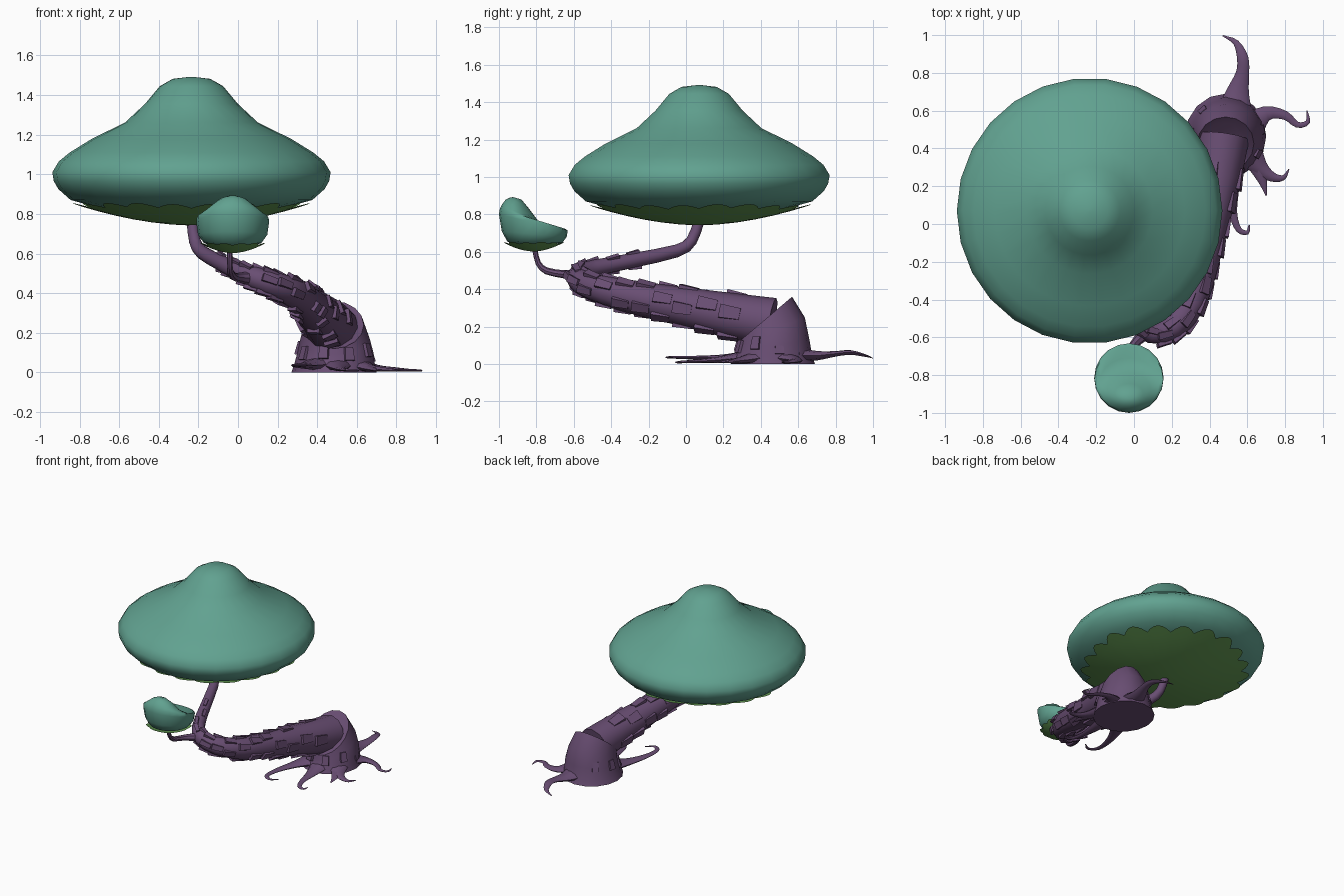
import bpy, math, random
from mathutils import Vector, Matrix

random.seed(4)


def material(name, rgb):
    m = bpy.data.materials.new(name)
    m.diffuse_color = (*rgb, 1)
    return m


TEAL = material("teal_cap", (0.12, 0.36, 0.28))
GREEN = material("green_gills", (0.13, 0.33, 0.09))
PURPLE = material("purple_bark", (0.14, 0.075, 0.17))


def make(name, verts, faces, mat, angle=40):
    me = bpy.data.meshes.new(name)
    me.from_pydata(verts, [], faces)
    me.materials.append(mat)
    ob = bpy.data.objects.new(name, me)
    bpy.context.collection.objects.link(ob)
    bpy.ops.object.select_all(action='DESELECT')
    ob.select_set(True)
    bpy.context.view_layer.objects.active = ob
    bpy.ops.object.mode_set(mode='EDIT')
    bpy.ops.mesh.select_all(action='SELECT')
    bpy.ops.mesh.normals_make_consistent(inside=False)
    bpy.ops.object.mode_set(mode='OBJECT')
    bpy.ops.object.shade_smooth_by_angle(angle=math.radians(angle))
    return ob


def loft(name, rings, mat, angle=40, ends=(True, True)):
    n = len(rings[0])
    verts = [v for r in rings for v in r]
    faces = [(k * n + i, k * n + (i + 1) % n, (k + 1) * n + (i + 1) % n, (k + 1) * n + i)
             for k in range(len(rings) - 1) for i in range(n)]
    if ends[0]:
        faces.append(tuple(range(n)))
    if ends[1]:
        faces.append(tuple(range(len(verts) - n, len(verts))))
    return make(name, verts, faces, mat, angle)


def ring(c, u, v, n):
    c, u, v = Vector(c), Vector(u), Vector(v)
    return [c + u * math.cos(2 * math.pi * i / n) + v * math.sin(2 * math.pi * i / n)
            for i in range(n)]


def smooth_path(pts, steps):
    # Catmull-Rom through (x, y, z, radius) points
    p = [Vector(q) for q in pts]
    p = [2 * p[0] - p[1]] + p + [2 * p[-1] - p[-2]]
    out = []
    for i in range(1, len(p) - 2):
        a, b, c, d = p[i - 1:i + 3]
        for s in range(steps):
            t = s / steps
            out.append(0.5 * (2 * b + (c - a) * t + (2 * a - 5 * b + 4 * c - d) * t * t
                              + (3 * b - a - 3 * c + d) * t ** 3))
    return out + [p[-2]]


def tube(name, pts, mat, n=10, steps=2, flat=1.0):
    path = smooth_path(pts, steps)
    pos = [q.to_3d() for q in path]
    v = Vector((0, 0, 1))
    rings, frames = [], []
    for i, q in enumerate(path):
        t = (pos[min(i + 1, len(pos) - 1)] - pos[max(i - 1, 0)]).normalized()
        v = (v - t * v.dot(t)).normalized()
        u = t.cross(v)
        r = max(q[3], 0.002)
        rings.append(ring(pos[i], u * r, v * r * flat, n))
        frames.append((pos[i], t, u, v, r))
    loft(name, rings, mat)
    return frames


# Large cap: bell profile spun around its axis
CX, CY = -0.235, 0.07
profile = [(0.01, 1.492), (0.095, 1.482), (0.16, 1.445), (0.235, 1.355), (0.335, 1.262),
           (0.505, 1.178), (0.615, 1.11), (0.67, 1.065), (0.703, 1.01), (0.695, 0.965),
           (0.672, 0.925), (0.61, 0.87), (0.5, 0.84), (0.3, 0.79), (0.02, 0.765)]
loft("large_cap", [ring((CX, CY, z), (r, 0, 0), (0, r, 0), 26) for r, z in profile], TEAL, 60)

# Small bean-shaped cap: tilted rings given as (y0, z0, y1, z1, half width)
bean = [(-0.90, 0.635, -0.72, 0.635, 0.09), (-0.955, 0.655, -0.66, 0.65, 0.145),
        (-0.985, 0.71, -0.638, 0.68, 0.175), (-1.0, 0.80, -0.632, 0.715, 0.184),
        (-0.995, 0.83, -0.65, 0.725, 0.182), (-0.985, 0.852, -0.71, 0.718, 0.16),
        (-0.965, 0.878, -0.785, 0.758, 0.115), (-0.945, 0.889, -0.845, 0.838, 0.075),
        (-0.925, 0.893, -0.88, 0.88, 0.03)]
loft("small_cap", [ring((-0.027, (a + c) / 2, (b + d) / 2), (w, 0, 0),
                        (0, (c - a) / 2, (d - b) / 2), 20) for a, b, c, d, w in bean], TEAL, 60)


# Gills: shallow scalloped bowls under each cap
def gills(name, cx, cy, z0, height, radius, lobes):
    n, levels = lobes * 6, 6
    rings = []
    for k in range(levels + 1):
        f = max(k / levels, 0.04)
        row = []
        for i in range(n):
            scallop = abs(math.sin(math.pi * i / 6))
            wave = 0.02 * math.sin(5 * math.pi * i / n * 2)
            s = f * (1 + (0.1 * scallop - 0.1 + wave) * f ** 3)
            a = 2 * math.pi * i / n
            row.append(Vector((cx + radius * s * math.cos(a), cy + radius * s * math.sin(a),
                               z0 + height * s ** 1.8)))
        rings.append(row)
    loft(name, rings, GREEN, 60, (True, False))


gills("large_gills", CX, CY, 0.742, 0.11, 0.6, 20)
gills("small_gills", -0.027, -0.815, 0.602, 0.05, 0.165, 12)

# Trunk: thick log leaning forward, turning back as the thin stalk of the large cap
trunk = [(0.475, 0.46, 0.22, 0.135), (0.445, 0.25, 0.257, 0.122), (0.395, 0.0, 0.305, 0.105),
         (0.352, -0.22, 0.345, 0.093), (0.30, -0.42, 0.39, 0.08), (0.2, -0.55, 0.435, 0.068),
         (0.09, -0.575, 0.475, 0.057), (0.0, -0.49, 0.512, 0.046), (-0.09, -0.28, 0.555, 0.04),
         (-0.18, -0.05, 0.605, 0.035), (-0.217, 0.03, 0.66, 0.03), (-0.232, 0.07, 0.765, 0.028)]
frames = tube("trunk_and_stalk", trunk, PURPLE, 12, 2)

# Side stalk carrying the small cap
tube("small_stalk", [(0.06, -0.58, 0.475, 0.035), (-0.01, -0.65, 0.48, 0.022),
                     (-0.035, -0.745, 0.498, 0.019), (-0.042, -0.79, 0.54, 0.015),
                     (-0.04, -0.81, 0.62, 0.014)], PURPLE, 8, 2)

# Stump: flared foot ending in an opening tilted toward the log
stump = [((0.485, 0.465, 0.0), (0.215, 0, 0), (0, 0.225, 0)),
         ((0.487, 0.465, 0.04), (0.203, 0, 0), (0, 0.21, 0)),
         ((0.492, 0.465, 0.10), (0.192, 0, 0), (0, 0.195, 0.03)),
         ((0.49, 0.455, 0.17), (0.175, 0, 0), (0, 0.18, 0.08)),
         ((0.485, 0.425, 0.24), (0.15, 0, 0), (0, 0.142, 0.12)),
         ((0.482, 0.41, 0.22), (0.135, 0, 0), (0, 0.125, 0.105))]
loft("stump", [ring(c, u, v, 16) for c, u, v in stump], PURPLE)

# Roots: tapering flat tendrils with curled tips
roots = [
    [(0.53, 0.58, 0.05, 0.1), (0.55, 0.70, 0.045, 0.06), (0.575, 0.80, 0.055, 0.035),
     (0.575, 0.88, 0.062, 0.03), (0.54, 0.96, 0.045, 0.016), (0.47, 0.997, 0.032, 0.003)],
    [(0.60, 0.50, 0.04, 0.09), (0.70, 0.585, 0.022, 0.04), (0.80, 0.575, 0.015, 0.024),
     (0.865, 0.525, 0.011, 0.016), (0.92, 0.54, 0.009, 0.012), (0.915, 0.60, 0.007, 0.003)],
    [(0.59, 0.40, 0.04, 0.09), (0.665, 0.30, 0.022, 0.045), (0.73, 0.25, 0.015, 0.026),
     (0.79, 0.245, 0.01, 0.014), (0.82, 0.29, 0.007, 0.003)],
    [(0.64, 0.33, 0.025, 0.05), (0.68, 0.23, 0.015, 0.024), (0.70, 0.15, 0.008, 0.003)],
    [(0.50, 0.33, 0.04, 0.08), (0.515, 0.17, 0.022, 0.04), (0.525, 0.05, 0.015, 0.022),
     (0.555, -0.03, 0.011, 0.016), (0.60, -0.045, 0.009, 0.011), (0.61, -0.005, 0.008, 0.003)],
    [(0.42, 0.36, 0.045, 0.09), (0.35, 0.22, 0.035, 0.045), (0.30, 0.07, 0.034, 0.026),
     (0.29, -0.05, 0.036, 0.018), (0.34, -0.098, 0.036, 0.013), (0.40, -0.06, 0.034, 0.003)],
]
for k, r in enumerate(roots):
    tube(f"root_{k + 1}", r, PURPLE, 8, 3, 0.42)

# Bark plates: thin slabs lifted off the log, plus a few on the stump
verts, faces = [], []


def plate(p, t, side, out, length, width, thick):
    b = len(verts)
    for h in (-0.008, thick):
        for x, y in ((-1, -0.8), (-1, 0.9), (1, 1), (1, -1)):
            lift = h + (0.006 if x > 0 and h > 0 else 0)
            verts.append(p + t * x * length / 2 + side * y * width / 2 + out * lift)
    faces.extend(tuple(b + i for i in f) for f in
                 ((0, 1, 2, 3), (4, 5, 6, 7), (0, 1, 5, 4), (1, 2, 6, 5), (2, 3, 7, 6), (3, 0, 4, 7)))


for i in range(2, 17):
    p, t, u, v, r = frames[i]
    start = random.uniform(0, 6.28)
    for j in range(4 if i < 12 else 2):
        a = start + j * 6.28 / (4 if i < 12 else 2) + random.uniform(-0.3, 0.3)
        out = u * math.cos(a) + v * math.sin(a)
        side = t.cross(out)
        plate(p + out * r * 0.97, t, side, out, 0.05 + r * 0.5, r * 0.6, 0.008)
for j in range(9):
    a = j * 0.7 + 0.2
    z = random.uniform(0.08, 0.15)
    out = Vector((math.cos(a), math.sin(a), 0.2)).normalized()
    side = Vector((-math.sin(a), math.cos(a), 0))
    p = Vector((0.49 + 0.182 * math.cos(a), 0.46 + 0.185 * math.sin(a), z))
    plate(p, side.cross(out), side, out, 0.07, 0.05, 0.01)
make("bark_plates", verts, faces, PURPLE, 20)
